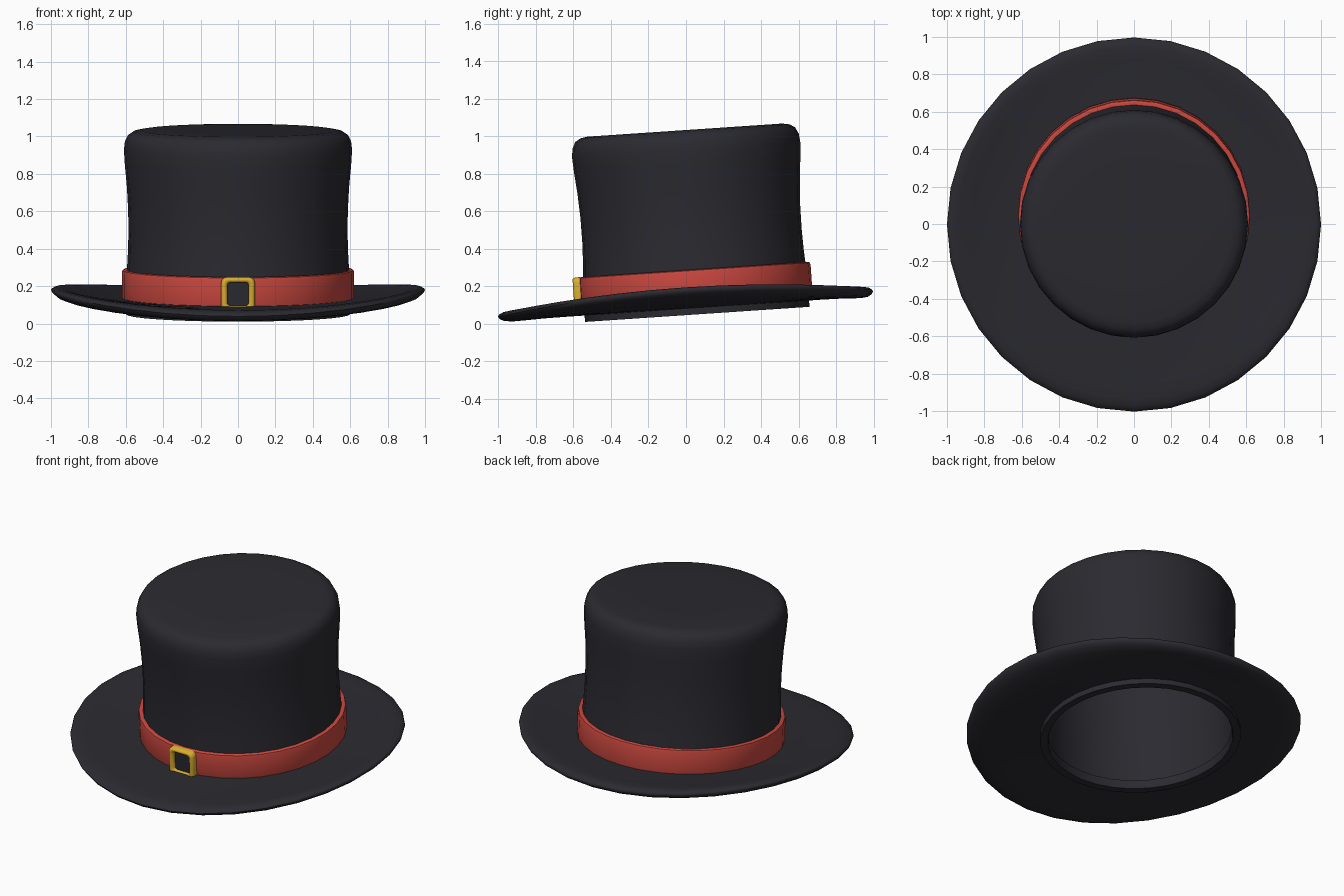
import bpy, bmesh, math
from mathutils import Matrix, Vector

if "Cube" in bpy.data.objects:
    bpy.data.objects.remove(bpy.data.objects["Cube"])

SEG = 32
# crown, band and buckle share one backward tilt
TILT = Matrix.Translation((0, 0.06, 0.05)) @ Matrix.Rotation(math.radians(3.85), 4, 'X')


def material(name, rgb):
    m = bpy.data.materials.new(name)
    m.diffuse_color = (*rgb, 1)
    m.use_nodes = True
    m.node_tree.nodes["Principled BSDF"].inputs["Base Color"].default_value = m.diffuse_color
    return m


FELT = material("felt", (0.024, 0.023, 0.03))
RED = material("red_ribbon", (0.6, 0.065, 0.05))
GOLD = material("gold", (0.7, 0.42, 0.03))


def from_rings(name, rings, mat, closed=False, caps=False, angle=40):
    """Skin a series of equal-length point loops."""
    bm = bmesh.new()
    loops = [[bm.verts.new(p) for p in ring] for ring in rings]
    pairs = list(zip(loops, loops[1:]))
    if closed:
        pairs.append((loops[-1], loops[0]))
    n = len(loops[0])
    for a, b in pairs:
        for i in range(n):
            j = (i + 1) % n
            bm.faces.new((a[i], a[j], b[j], b[i]))
    if caps:
        bm.faces.new(loops[0])
        bm.faces.new(loops[-1])
    bmesh.ops.recalc_face_normals(bm, faces=bm.faces)
    me = bpy.data.meshes.new(name)
    bm.to_mesh(me)
    bm.free()
    me.materials.append(mat)
    ob = bpy.data.objects.new(name, me)
    bpy.context.collection.objects.link(ob)
    bpy.ops.object.select_all(action='DESELECT')
    ob.select_set(True)
    bpy.context.view_layer.objects.active = ob
    bpy.ops.object.shade_smooth_by_angle(angle=math.radians(angle))
    return ob


def circle(r, z):
    return [TILT @ Vector((r * math.sin(a), r * math.cos(a), z))
            for a in (2 * math.pi * i / SEG for i in range(SEG))]


# hollow crown: outside from the top down, then up the inside
crown = [(0.3, 0.985), (0.52, 0.985), (0.56, 0.978), (0.588, 0.96), (0.605, 0.925), (0.61, 0.88),
         (0.605, 0.8), (0.594, 0.68), (0.587, 0.55), (0.586, 0.42), (0.59, 0.3),
         (0.597, 0.2), (0.6, 0.1), (0.6, 0.0),
         (0.555, 0.0), (0.55, 0.01), (0.55, 0.055), (0.562, 0.06),
         (0.557, 0.42), (0.565, 0.68), (0.58, 0.87), (0.565, 0.93), (0.52, 0.955), (0.3, 0.955)]
from_rings("crown", [circle(r, z) for r, z in crown], FELT, caps=True)

# ribbon band
band = [(0.59, 0.237), (0.608, 0.24), (0.618, 0.235), (0.621, 0.222),
        (0.621, 0.075), (0.615, 0.062), (0.59, 0.06)]
from_rings("hat_band", [circle(r, z) for r, z in band], RED, closed=True)


# brim: sides curl upward, inner edge follows the crown
def brim_ring(r, dz):
    t = (r - 0.58) / 0.42
    pts = []
    for i in range(SEG):
        a = 2 * math.pi * i / SEG
        x, y = r * math.sin(a), r * math.cos(a) + 0.055 * (1 - t)
        pts.append((x, y - 0.003 * t, 0.105 + 0.067 * y + 0.075 * x * x * t + dz))
    return pts


brim = [(0.58, 0.025), (0.68, 0.025), (0.78, 0.025), (0.87, 0.026), (0.94, 0.028), (0.975, 0.022),
        (0.995, 0.01), (1.0, 0.0), (0.992, -0.014), (0.97, -0.026), (0.93, -0.031),
        (0.86, -0.029), (0.78, -0.026), (0.68, -0.025), (0.58, -0.025)]
from_rings("brim", [brim_ring(r, dz) for r, dz in brim], FELT, closed=True, angle=60)


# buckle: rounded rectangles on the front of the band
def rounded_rect(w, h, rad, y):
    pts = []
    for k, (sx, sz) in enumerate([(1, 1), (-1, 1), (-1, -1), (1, -1)]):
        for s in range(5):
            a = math.pi / 2 * (k + s / 4)
            pts.append(TILT @ Vector((sx * (w - rad) + rad * math.cos(a), y,
                                      0.15 + sz * (h - rad) + rad * math.sin(a))))
    return pts


frame = [(0.09, 0.09, 0.03, -0.61), (0.09, 0.09, 0.03, -0.638), (0.082, 0.082, 0.026, -0.651),
         (0.066, 0.07, 0.02, -0.651), (0.056, 0.062, 0.016, -0.638), (0.056, 0.062, 0.016, -0.61)]
from_rings("buckle_frame", [rounded_rect(*p) for p in frame], GOLD, closed=True, angle=60)
panel = [(0.058, 0.064, 0.016, -0.61), (0.058, 0.064, 0.016, -0.626)]
from_rings("buckle_panel", [rounded_rect(*p) for p in panel], FELT, caps=True)
